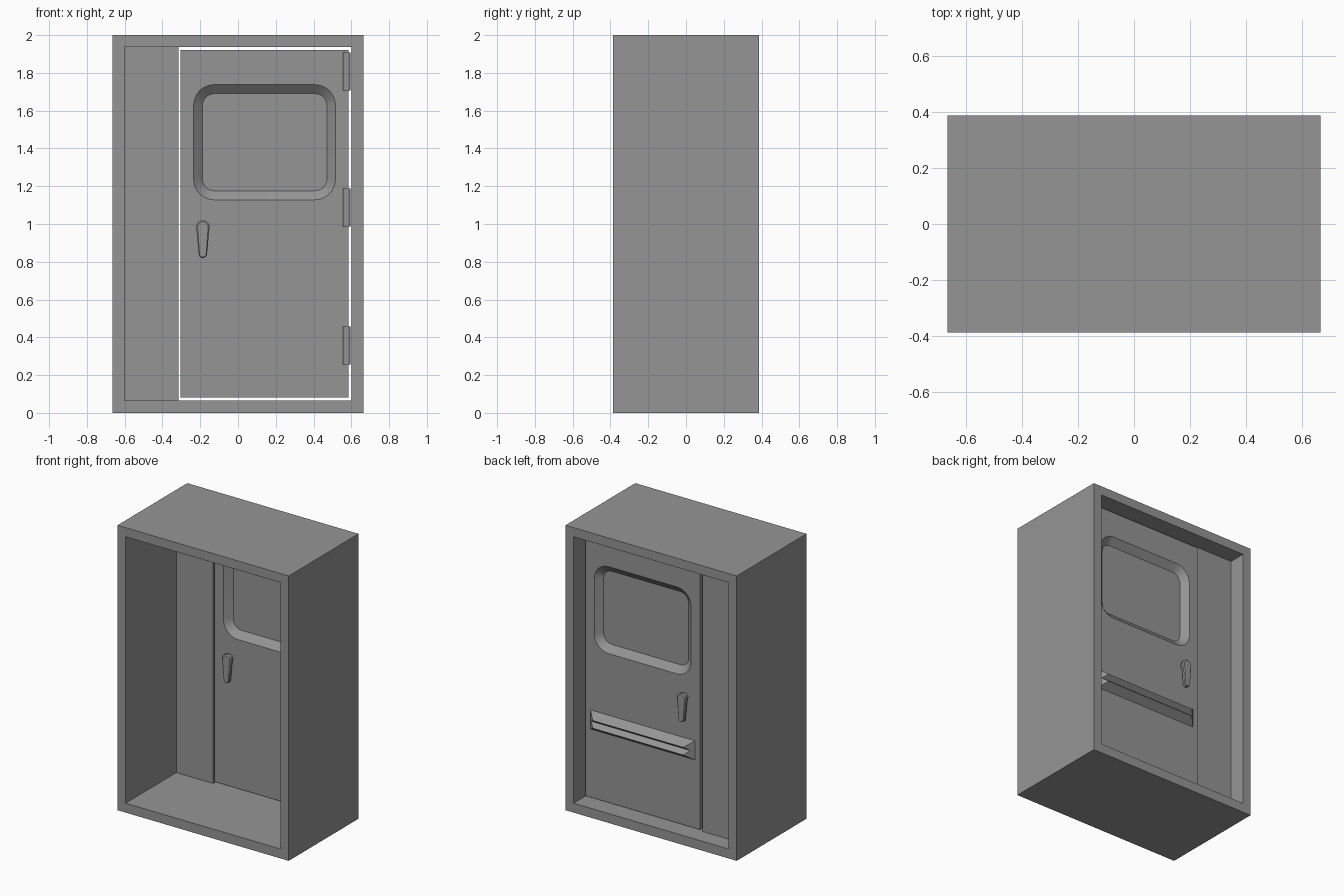
import bpy, bmesh, math
from mathutils import Vector

if "Cube" in bpy.data.objects:
    bpy.data.objects.remove(bpy.data.objects["Cube"])

grey = bpy.data.materials.new("plain_grey")
grey.use_nodes = True
COLOUR = (0.3, 0.3, 0.3, 1)
grey.diffuse_color = COLOUR
grey.node_tree.nodes["Principled BSDF"].inputs["Base Color"].default_value = COLOUR

FRONT, BACK = 0.175, 0.28          # door faces
MID = (FRONT + BACK) / 2
DOOR_X = 0.14                      # door centre line


def finish(bm, name, smooth=False):
    bmesh.ops.recalc_face_normals(bm, faces=bm.faces)
    mesh = bpy.data.meshes.new(name)
    bm.to_mesh(mesh)
    bm.free()
    mesh.materials.append(grey)
    obj = bpy.data.objects.new(name, mesh)
    bpy.context.collection.objects.link(obj)
    if smooth:
        bpy.ops.object.select_all(action="DESELECT")
        obj.select_set(True)
        bpy.context.view_layer.objects.active = obj
        bpy.ops.object.shade_smooth_by_angle(angle=math.radians(35))
    return obj


def ring(bm, points, y):
    return [bm.verts.new((x, y, z)) for x, z in points]


def bridge(bm, a, b):
    n = len(a)
    for i in range(n):
        j = (i + 1) % n
        bm.faces.new((a[i], a[j], b[j], b[i]))


def rect(x0, x1, z0, z1):
    return [(x1, z1), (x0, z1), (x0, z0), (x1, z0)]


def rounded(x0, x1, z0, z1, r, steps=8):
    pts = []
    for k, (x, z) in enumerate(rect(x0 + r, x1 - r, z0 + r, z1 - r)):
        for i in range(steps + 1):
            a = math.pi / 2 * (k + i / steps)
            pts.append((x + r * math.cos(a), z + r * math.sin(a)))
    return pts


# Deep open surround
bm = bmesh.new()
outer, inner = rect(-0.665, 0.665, 0, 2), rect(-0.602, 0.602, 0.066, 1.936)
loops = [ring(bm, p, y) for p, y in
         ((outer, -0.387), (outer, 0.387), (inner, 0.387), (inner, -0.387))]
for i in range(4):
    bridge(bm, loops[i], loops[(i + 1) % 4])
finish(bm, "surround")

# Fixed side panel
bm = bmesh.new()
panel = rect(-0.602, -0.315, 0.066, 1.936)
a, b = ring(bm, panel, FRONT), ring(bm, panel, 0.265)
bridge(bm, a, b)
bm.faces.new(a)
bm.faces.new(b)
finish(bm, "side_panel")

# Door leaf with a sloped window recess on both faces
bm = bmesh.new()
STEPS = 8
edges = []
for y, pane_y in ((FRONT, 0.217), (BACK, 0.24)):
    leaf = ring(bm, rect(-0.304, 0.585, 0.082, 1.921), y)
    rim = ring(bm, rounded(-0.235, 0.516, 1.128, 1.738, 0.11, STEPS), y)
    pane = ring(bm, rounded(-0.188, 0.471, 1.176, 1.69, 0.063, STEPS), pane_y)
    bridge(bm, rim, pane)
    bm.faces.new(pane)
    for k in range(4):
        s = k * (STEPS + 1)
        for i in range(s, s + STEPS):
            bm.faces.new((leaf[k], rim[i], rim[i + 1]))
        bm.faces.new((leaf[k], rim[s + STEPS],
                      rim[(s + STEPS + 1) % len(rim)], leaf[(k + 1) % 4]))
    edges.append(leaf)
bridge(bm, *edges)
finish(bm, "door", True)

# Hinges
for name, z in (("top", 1.807), ("middle", 1.087), ("bottom", 0.357)):
    bm = bmesh.new()
    bmesh.ops.create_cone(bm, cap_ends=True, segments=16, radius1=0.02,
                          radius2=0.02, depth=0.2)
    bmesh.ops.translate(bm, verts=bm.verts, vec=(0.576, FRONT, z))
    finish(bm, name + "_hinge", True)

# Lever handles, one on each face
for name, y, out in (("front", FRONT, -1), ("back", BACK, 1)):
    bm = bmesh.new()
    for z, r in ((0.985, 0.035), (0.842, 0.022)):
        for depth, scale in ((0.02, 1), (0.036, 1), (0.042, 0.8)):
            for i in range(16):
                a = math.tau * i / 16
                bm.verts.new((-0.186 + r * scale * math.cos(a), y + out * depth,
                              z + r * scale * math.sin(a)))
    hull = bmesh.ops.convex_hull(bm, input=bm.verts)
    bmesh.ops.delete(bm, geom=hull["geom_interior"], context="VERTS")
    bmesh.ops.dissolve_limit(bm, angle_limit=0.02, verts=bm.verts, edges=bm.edges)
    finish(bm, name + "_handle", True)

    bm = bmesh.new()
    spindle = [(-0.186 + 0.026 * math.cos(math.tau * i / 16),
                0.985 + 0.026 * math.sin(math.tau * i / 16)) for i in range(16)]
    a, b = ring(bm, spindle, y), ring(bm, spindle, y + out * 0.022)
    bridge(bm, a, b)
    bm.faces.new(a)
    bm.faces.new(b)
    finish(bm, name + "_spindle", True)

# Grooved push bar with sloping ends on the back
bm = bmesh.new()
profile = [(0, 0.695), (0.053, 0.655), (0.02, 0.628), (0.053, 0.601), (0, 0.561)]
ends = [[bm.verts.new((DOOR_X + side * (0.405 - e), BACK + e, z)) for e, z in profile]
        for side in (-1, 1)]
bridge(bm, *ends)
for end in ends:
    bm.faces.new(end)
finish(bm, "push_bar")
